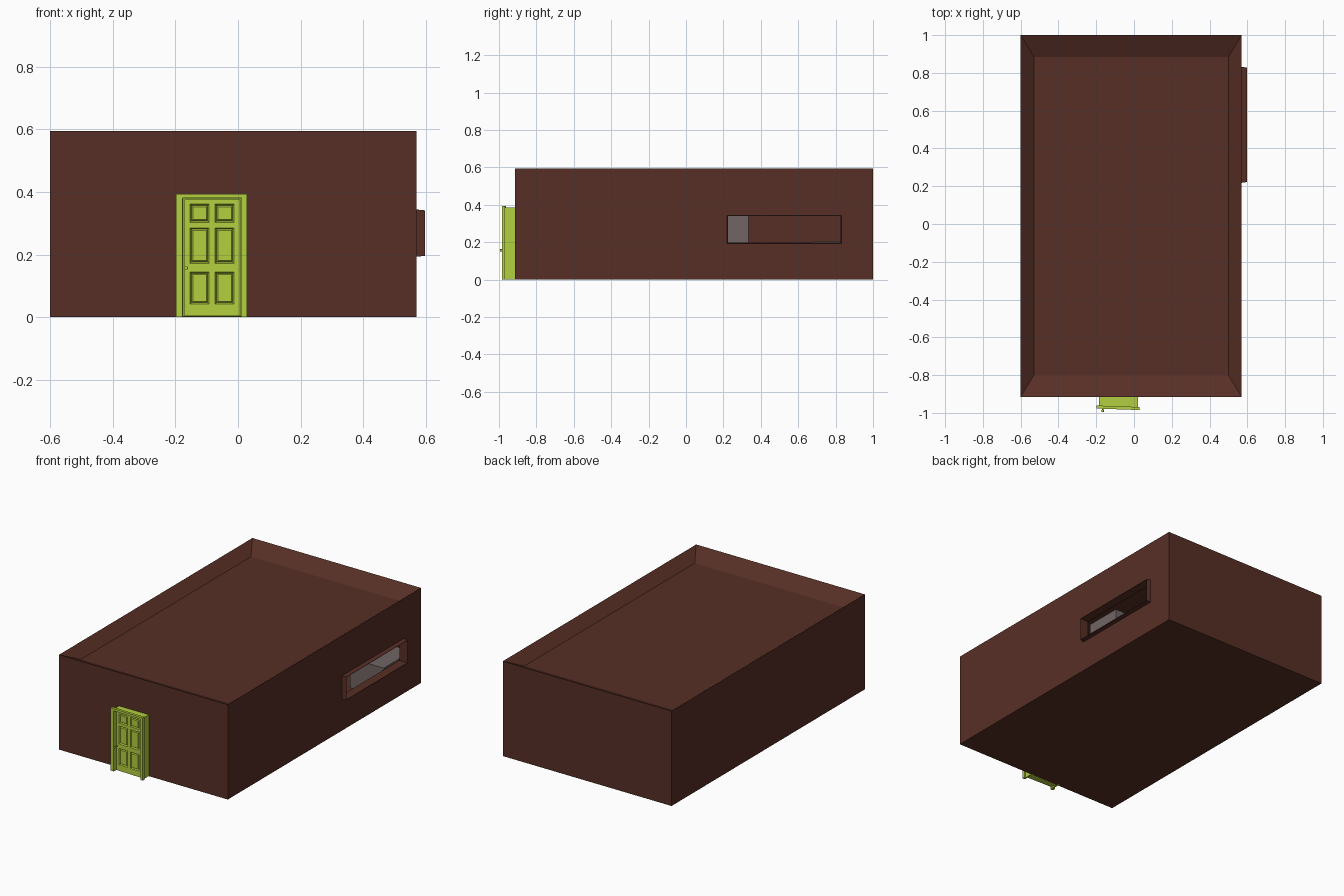
import bpy, bmesh
from math import radians
from mathutils import Vector, Matrix

if "Cube" in bpy.data.objects:
    bpy.data.objects.remove(bpy.data.objects["Cube"])


def material(name, rgb):
    m = bpy.data.materials.new(name)
    m.use_nodes = True
    m.diffuse_color = (*rgb, 1)
    m.node_tree.nodes["Principled BSDF"].inputs["Base Color"].default_value = (*rgb, 1)
    return m


brown = material("dark brown", (0.095, 0.028, 0.019))
green = material("lime green", (0.45, 0.62, 0.05))
grey = material("warm grey", (0.16, 0.13, 0.125))


def finish(bm, name, mat):
    bmesh.ops.recalc_face_normals(bm, faces=bm.faces)
    mesh = bpy.data.meshes.new(name)
    bm.to_mesh(mesh)
    bm.free()
    obj = bpy.data.objects.new(name, mesh)
    bpy.context.collection.objects.link(obj)
    mesh.materials.append(mat)
    return obj


def box_mesh(lo, hi):
    lo, hi = Vector(lo), Vector(hi)
    bm = bmesh.new()
    bmesh.ops.create_cube(bm, size=1)
    for v in bm.verts:
        v.co = (lo + hi) / 2 + v.co * (hi - lo)
    return bm


def box(name, lo, hi, mat):
    return finish(box_mesh(lo, hi), name, mat)


def cut(obj, lo, hi):
    cutter = box("cutter", lo, hi, brown)
    cutter.hide_render = True
    mod = obj.modifiers.new("cut", "BOOLEAN")
    mod.operation, mod.solver, mod.object = "DIFFERENCE", "EXACT", cutter
    bpy.context.view_layer.objects.active = obj
    bpy.ops.object.modifier_apply(modifier=mod.name)
    bpy.data.objects.remove(cutter)


# Building with a sunken roof whose parapet slopes inward
bm = box_mesh((-0.6, -0.915, 0), (0.57, 1.0, 0.595))
bm.normal_update()
roof = max(bm.faces, key=lambda f: f.calc_center_median().z)
bmesh.ops.inset_individual(bm, faces=[roof], thickness=0.05)
mid = Vector((-0.015, 0.0425, 0))
corners = [v for v in bm.verts if v.co.z > 0.5]
for v in roof.verts:
    outer = min(corners, key=lambda c: (c.co - v.co).length if c not in roof.verts[:] else 9)
    v.co = mid + (outer.co - mid) * 0.88
    v.co.z = 0.54
building = finish(bm, "building", brown)
cut(building, (-0.57, -0.885, 0.02), (0.54, 0.97, 0.52))

# Window opening with a tapered surround
opening = (0.45, 0.224, 0.199), (0.7, 0.826, 0.339)
cut(building, *opening)
bm = box_mesh((0.54, 0.214, 0.19), (0.597, 0.836, 0.347))
for v in bm.verts:
    if v.co.x > 0.56:
        v.co.y += 0.008 if v.co.y < 0.5 else -0.008
        v.co.z += 0.006 if v.co.z < 0.25 else -0.006
surround = finish(bm, "window_surround", brown)
cut(surround, *opening)

# Furniture behind the window
box("counter", (0.3, 0.68, 0.02), (0.535, 0.96, 0.205), grey)
box("cupboard", (0.2, 0.1, 0.02), (0.42, 0.335, 0.42), grey)

# Door leaf: grid of faces, with the panels sunk and raised again
xs = [-0.171, -0.153, -0.093, -0.073, -0.013, 0.007]
zs = [0.004, 0.042, 0.144, 0.172, 0.285, 0.303, 0.361, 0.375]
bm = bmesh.new()
grid = [[bm.verts.new((x, -0.962, z)) for z in zs] for x in xs]
panels = []
for i in range(len(xs) - 1):
    for j in range(len(zs) - 1):
        f = bm.faces.new((grid[i][j], grid[i + 1][j], grid[i + 1][j + 1], grid[i][j + 1]))
        if i % 2 and j % 2:
            panels.append(f)
bm.normal_update()
bmesh.ops.inset_individual(bm, faces=panels, thickness=0.006, depth=-0.008)
bmesh.ops.inset_individual(bm, faces=panels, thickness=0.006, depth=0.006)
rim = [e for e in bm.edges if e.is_boundary]
side = bmesh.ops.extrude_edge_only(bm, edges=rim)["geom"]
for v in side:
    if isinstance(v, bmesh.types.BMVert):
        v.co.y = -0.93
bmesh.ops.holes_fill(bm, edges=[e for e in bm.edges if e.is_boundary])
door = [finish(bm, "door_leaf", green)]

# Door frame: jambs, head, backing and front trim
door += [
    box("left_jamb", (0.012, -0.966, 0), (0.02, -0.9, 0.38), green),
    box("right_jamb", (-0.186, -0.966, 0), (-0.177, -0.9, 0.38), green),
    box("door_head", (-0.186, -0.966, 0.378), (0.02, -0.9, 0.385), green),
    box("door_backing", (-0.18, -0.935, 0.002), (0.015, -0.9, 0.38), green),
    box("left_trim", (0.012, -0.981, 0), (0.029, -0.965, 0.394), green),
    box("right_trim", (-0.198, -0.981, 0), (-0.177, -0.965, 0.394), green),
    box("head_trim", (-0.198, -0.981, 0.38), (0.029, -0.965, 0.394), green),
]

# Door knob on a thin stem
bm = bmesh.new()
for radius, length, y in ((0.003, 0.03, -0.975), (0.006, 0.01, -0.992)):
    bmesh.ops.create_cone(bm, cap_ends=True, segments=12, radius1=radius, radius2=radius,
                          depth=length, matrix=Matrix.Translation((-0.165, y, 0.157))
                          @ Matrix.Rotation(radians(90), 4, "X"))
door.append(finish(bm, "door_knob", green))

# The whole door stands very slightly askew
pivot = Vector((-0.085, -0.965, 0))
turn = Matrix.Translation(pivot) @ Matrix.Rotation(radians(-2), 4, "Z") @ Matrix.Translation(-pivot)
for part in door:
    part.data.transform(turn)
